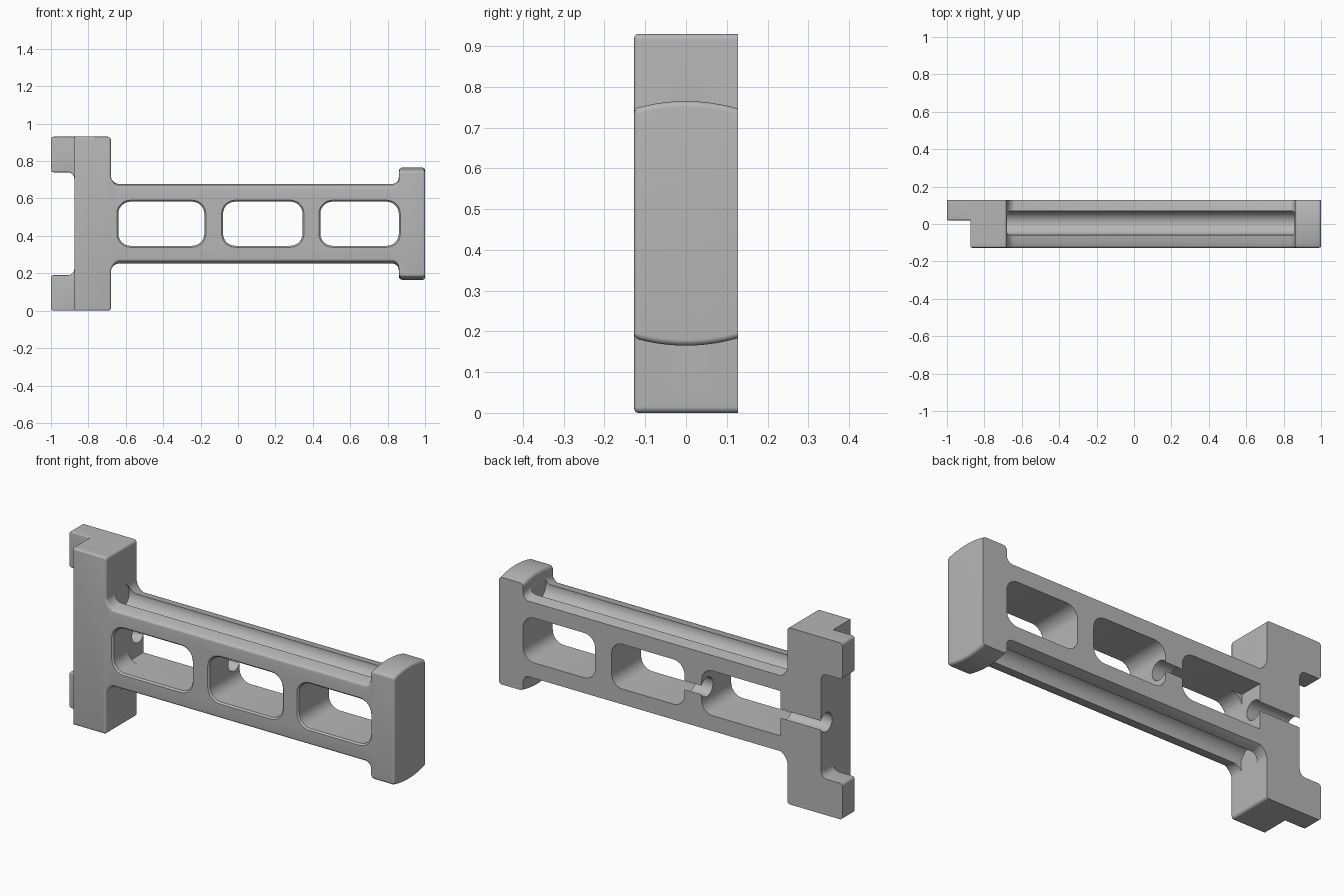
import bpy, bmesh, math
from mathutils import Vector

if "Cube" in bpy.data.objects:
    bpy.data.objects.remove(bpy.data.objects["Cube"], do_unlink=True)

MID = 0.465      # height of the symmetry plane
HALF = 0.127     # half thickness in y

grey = bpy.data.materials.new("plain_grey")
grey.use_nodes = True
grey.diffuse_color = (0.47, 0.47, 0.47, 1)
grey.node_tree.nodes["Principled BSDF"].inputs["Base Color"].default_value = (0.47, 0.47, 0.47, 1)


def rounded(corners, steps=7):
    """Round the right-angle corners (x, z, radius) of a closed outline."""
    out = []
    for i, (x, z, r) in enumerate(corners):
        p = Vector((x, z))
        if r == 0:
            out.append(p)
            continue
        u = (p - Vector(corners[i - 1][:2])).normalized()
        v = (Vector(corners[(i + 1) % len(corners)][:2]) - p).normalized()
        c = p - u * r + v * r
        for k in range(steps + 1):
            a = math.pi / 2 * k / steps
            out.append(c - v * r * math.cos(a) + u * r * math.sin(a))
    return out


def inset(points, d):
    """Move a counter-clockwise outline inward by d."""
    out = []
    for i, p in enumerate(points):
        a = (p - points[i - 1]).normalized()
        b = (points[(i + 1) % len(points)] - p).normalized()
        n1, n2 = Vector((-a.y, a.x)), Vector((-b.y, b.x))
        out.append(p + (n1 + n2) * d / (1 + n1.dot(n2)))
    return out


def mirrored(corners):
    return [(x, 2 * MID - z, r) for x, z, r in reversed(corners)]


def finish(name, bm):
    bmesh.ops.recalc_face_normals(bm, faces=bm.faces)
    mesh = bpy.data.meshes.new(name)
    bm.to_mesh(mesh)
    bm.free()
    mesh.materials.append(grey)
    obj = bpy.data.objects.new(name, mesh)
    bpy.context.collection.objects.link(obj)
    return obj


def slab(name, corners, slices, shape=lambda x, y, z: z):
    """Loft an xz outline through (y, inset) slices."""
    outline, bm, rings = rounded(corners), bmesh.new(), []
    for y, d in slices:
        rings.append([bm.verts.new((p.x, y, shape(p.x, y, p.y))) for p in inset(outline, d)])
    for lo, hi in zip(rings, rings[1:]):
        for i in range(len(lo)):
            bm.faces.new((lo[i - 1], lo[i], hi[i], hi[i - 1]))
    bm.faces.new(rings[0])
    bm.faces.new(rings[-1])
    return finish(name, bm)


def rod(name, x0, x1, y, z, radius):
    bm = bmesh.new()
    bmesh.ops.create_cone(bm, cap_ends=True, segments=40, radius1=radius, radius2=radius, depth=x1 - x0)
    for v in bm.verts:
        v.co = Vector(((x0 + x1) / 2 + v.co.z, y + v.co.x, z + v.co.y))
    return finish(name, bm)


def combine(target, other, operation):
    mod = target.modifiers.new(operation.lower(), "BOOLEAN")
    mod.operation, mod.solver, mod.object = operation, "EXACT", other
    bpy.context.view_layer.objects.active = target
    bpy.ops.object.modifier_apply(modifier=mod.name)
    bpy.data.objects.remove(other, do_unlink=True)


def round_front(y, r):
    angles = [math.radians(22.5 * k) for k in range(5)]
    return [(y + r * (1 - math.cos(a)), r * (1 - math.sin(a))) for a in angles]


def crown(x, y, z):
    """Bow the beam and end cap outward across the thickness."""
    weight = min(max((x + 0.68) / 0.04, 0), 1)
    return z - math.copysign(0.018 * weight * (y / HALF) ** 2, z - MID)


# Main body: flange, beam and end cap
lower = [(-0.875, 0, 0), (-0.68, 0, 0.015), (-0.68, MID - 0.217, 0.04),
         (0.86, MID - 0.217, 0.035), (0.86, MID - 0.3, 0.02), (1, MID - 0.3, 0.015)]
slices = round_front(-HALF, 0.01) + [(-0.117 + 0.244 * k / 12, 0) for k in range(1, 13)]
body = slab("slotted_beam", lower + mirrored(lower), slices, crown)

# Rear locating tabs on the flange
tab = [(-1, 0, 0.015), (-0.85, 0, 0), (-0.85, 0.24, 0), (-0.875, 0.24, 0),
       (-0.875, 0.19, 0.035), (-1, 0.19, 0.015)]
for corners in (tab, mirrored(tab)):
    combine(body, slab("tab", corners, round_front(0.02, 0.006) + [(HALF, 0)]), "UNION")

# Three windows with softened front rims
lo, hi = MID - 0.118, MID + 0.118
window_slices = [(-0.2, -0.008), (-HALF, -0.008), (-0.119, 0), (0.2, 0)]
for x0, x1 in ((-0.64, -0.18), (-0.08, 0.345), (0.44, 0.86)):
    rect = [(x0, lo, 0.065), (x1, lo, 0.065), (x1, hi, 0.065), (x0, hi, 0.065)]
    combine(body, slab("window_cutter", rect, window_slices), "DIFFERENCE")

# Square rear pocket at the flange end of the first window
pocket = [(-0.64, lo, 0), (-0.5, lo, 0), (-0.5, hi, 0), (-0.64, hi, 0)]
combine(body, slab("pocket_cutter", pocket, [(0, 0), (0.2, 0)]), "DIFFERENCE")

# Rear wire channel through the flange and the first bridge
for x0, x1 in ((-0.95, -0.58), (-0.25, -0.02)):
    combine(body, rod("channel_cutter", x0, x1, 0.083, MID, 0.05), "DIFFERENCE")

# Long edge grooves and the flange holes that feed them
for side in (-1, 1):
    combine(body, rod("groove_cutter", -0.682, 0.858, 0.005, MID + side * 0.21, 0.064), "DIFFERENCE")
    combine(body, rod("hole_cutter", -0.95, -0.6, 0.005, MID + side * 0.18, 0.042), "DIFFERENCE")

# Shading
body.data.materials.clear()
body.data.materials.append(grey)
for poly in body.data.polygons:
    poly.material_index = 0
bpy.ops.object.select_all(action="DESELECT")
body.select_set(True)
bpy.context.view_layer.objects.active = body
bpy.ops.object.shade_smooth_by_angle(angle=math.radians(30))
